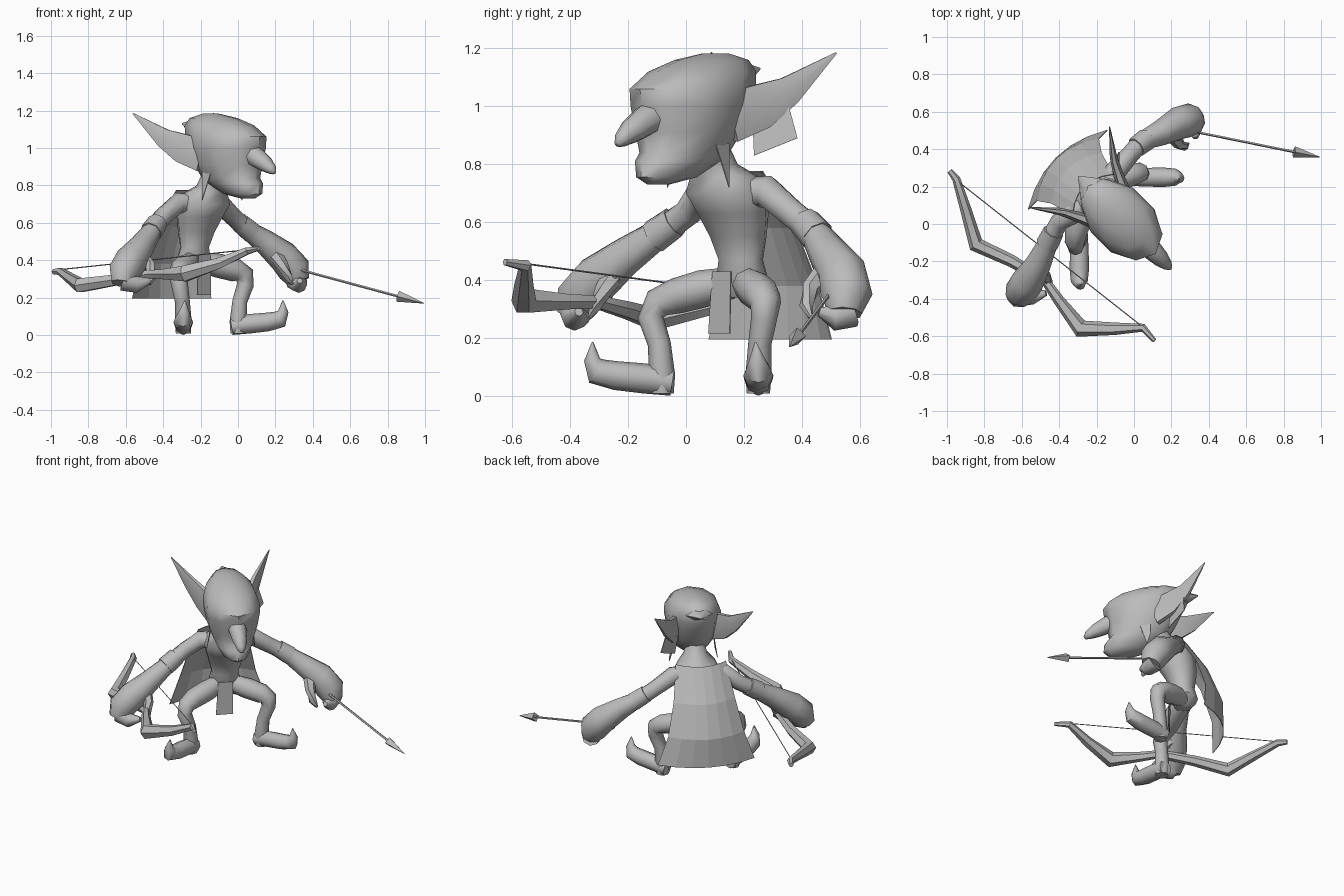
import bpy, bmesh, math
from mathutils import Vector

cube = bpy.data.objects.get("Cube")
if cube:
    bpy.data.objects.remove(cube, do_unlink=True)

grey = bpy.data.materials.new("plain_grey")
grey.use_nodes = True
grey.diffuse_color = (0.5, 0.5, 0.5, 1)
grey.node_tree.nodes["Principled BSDF"].inputs["Base Color"].default_value = grey.diffuse_color

R = math.sqrt(0.5)
OFFSET = 0.03


def body(side, fwd, z):
    """Body frame (left, forward, up) to world."""
    s = side - OFFSET
    return Vector(((s + fwd) * R, (s - fwd) * R, z))


def mirrored(p):
    """Reflect a world point in the body's middle plane."""
    k = -2 * OFFSET * R
    return Vector((k - p[1], k - p[0], p[2]))


def make(name, verts, faces, smooth=True, angle=50):
    mesh = bpy.data.meshes.new(name)
    mesh.from_pydata(verts, [], faces)
    bm = bmesh.new()
    bm.from_mesh(mesh)
    bmesh.ops.recalc_face_normals(bm, faces=bm.faces)
    bm.to_mesh(mesh)
    bm.free()
    mesh.materials.append(grey)
    ob = bpy.data.objects.new(name, mesh)
    bpy.context.collection.objects.link(ob)
    if smooth:
        bpy.ops.object.select_all(action="DESELECT")
        ob.select_set(True)
        bpy.context.view_layer.objects.active = ob
        bpy.ops.object.shade_smooth_by_angle(angle=math.radians(angle))
    return ob


def loft(name, rings, **kw):
    n = len(rings[0])
    verts = [p for ring in rings for p in ring]
    faces = [(i * n + j, i * n + (j + 1) % n, (i + 1) * n + (j + 1) % n, (i + 1) * n + j)
             for i in range(len(rings) - 1) for j in range(n)]
    faces += [tuple(range(n)), tuple(range(len(verts) - n, len(verts)))]
    return make(name, verts, faces, **kw)


def tube(name, pts, ref=(0, 0, 1), sides=8, flip=False, **kw):
    """Points are x, y, z, half width across ref, half width along ref."""
    c = [Vector(p[:3]) for p in pts]
    rings = []
    for i, p in enumerate(pts):
        t = (c[min(i + 1, len(c) - 1)] - c[max(i - 1, 0)]).normalized()
        across = t.cross(Vector(ref)).normalized()
        along = across.cross(t)
        ring = [c[i] + across * p[3] * math.cos(a) + along * p[-1] * math.sin(a)
                for a in (math.tau * k / sides for k in range(sides))]
        rings.append([mirrored(v) for v in ring] if flip else ring)
    return loft(name, rings, **kw)


def stack(name, levels, sides=10):
    """Level rows are z, back, front, half width."""
    rings = []
    for z, back, front, w in levels:
        mid, half = (back + front) / 2, (front - back) / 2
        rings.append([body(w * math.sin(a), mid + half * math.cos(a), z)
                      for a in (math.tau * k / sides for k in range(sides))])
    return loft(name, rings)


def at(side, fwd, z, *radii):
    return (*body(side, fwd, z), *radii)


def thicken(ob):
    mod = ob.modifiers.new("thickness", "SOLIDIFY")
    mod.thickness, mod.offset = 0.004, 0


def plate(name, pts, flip=False):
    pts = [mirrored(p) if flip else Vector(p) for p in pts]
    thicken(make(name, pts, [tuple(range(len(pts)))], smooth=False))


# Torso and neck
stack("torso", [(.34, -.35, -.25, .04), (.40, -.39, -.22, .10), (.47, -.37, -.225, .085),
                (.55, -.38, -.19, .105), (.63, -.38, -.14, .13), (.70, -.37, -.09, .15),
                (.76, -.33, -.10, .12), (.80, -.26, -.07, .07), (.90, -.20, .0, .06)])

# Head, nose and pointed crown
stack("head", [(.73, .06, .15, .03), (.755, -.06, .19, .08), (.81, -.16, .185, .115),
               (.84, -.20, .155, .13), (.91, -.25, .165, .155), (1.0, -.29, .185, .172),
               (1.06, -.32, .195, .17), (1.12, -.33, .11, .145), (1.16, -.31, .0, .095),
               (1.183, -.23, -.12, .03)])
tube("nose", [at(0, .09, .97, .06), at(0, .17, .95, .055), at(0, .235, .915, .045),
              at(0, .285, .885, .028), at(0, .305, .868, .012)], angle=70)
tube("crown_point", [at(0, -.17, 1.13, .11, .045), at(0, -.28, 1.11, .09, .045),
                     at(0, -.39, 1.13, .004)], sides=6)

# Ears, side locks, legs, boots and thumbs, mirrored across the body
for side, flip, r in (("left", False, 0), ("right", True, .04)):
    tube(side + "_ear", [at(.11, -.13, .96, .03, .10), at(.155, -.24, 1.0, .028, .09),
                         at(.205, -.33, 1.055, .02, .058), at(.305, -.46, 1.185, .003)],
         sides=6, flip=flip)
    plate(side + "_side_lock", [body(.13, -.04, .88), body(.13, -.11, .87),
                                body(.13, -.11, .80), body(.15, -.09, .72)], flip)
    tube(side + "_leg", [(-.20, .21, .39, .055), (-.10, .235, .37, .065),
                         (-.01, .265, .345, .062), (.035 + r / 2, .275, .32, .053),
                         (.04 + r, .27, .27, .045), (.01 + r, .255, .18, .04),
                         (r, .25, .07, .045), (r, .25, .008, .04)], ref=(0, 1, 0), flip=flip)
    tube(side + "_boot", [(r - .035, .25, .045, .045), (r + .06, .25, .06, .052, .05),
                          (r + .16, .25, .07, .05, .052), (r + .225, .25, .085, .048, .045),
                          (r + .242, .245, .125, .028), (r + .24, .24, .185, .003)],
         ref=(0, 1, 0), flip=flip)
    tube(side + "_thumb", [(.19, .49, .44, .04), (.24, .43, .37, .032),
                           (.27, .415, .31, .024), (.29, .43, .27, .008)], sides=6, flip=flip)

# Arms with bands and curled fingers
tube("left_arm", [(-.16, .19, .70, .055), (-.10, .28, .705, .057), (-.03, .36, .635, .05),
                  (.04, .44, .57, .05), (.14, .485, .50, .068), (.24, .54, .42, .088),
                  (.30, .555, .35, .09), (.325, .55, .285, .06)])
tube("right_arm", [(-.24, .11, .70, .055), (-.32, .06, .705, .057), (-.40, .01, .635, .05),
                   (-.45, -.08, .57, .05), (-.51, -.21, .48, .068), (-.57, -.31, .40, .088),
                   (-.61, -.37, .335, .085), (-.62, -.39, .275, .06)])
tube("left_arm_band", [(.01, .41, .60, .056), (.07, .455, .55, .06)])
tube("right_arm_band", [(-.43, -.04, .60, .056), (-.465, -.11, .55, .06)])
tube("left_fingers", [(.31, .57, .295, .06), (.325, .51, .27, .045), (.33, .46, .29, .015)])
tube("right_fingers", [(-.61, -.38, .295, .06), (-.54, -.385, .27, .045),
                       (-.47, -.37, .29, .015)])

# Cape: a curved sheet hanging from the shoulders
ROWS = [(.775, .155, -.33, -.265), (.58, .19, -.46, -.39),
        (.38, .235, -.54, -.455), (.195, .30, -.545, -.455)]
COLS = 6
sheet = []
for z, w, mid, edge in ROWS:
    for c in range(COLS + 1):
        v = 2 * c / COLS - 1
        sheet.append(body(v * w - .015, mid + (edge - mid) * v * v, z))
step = COLS + 1
quads = [(r * step + c, r * step + c + 1, (r + 1) * step + c + 1, (r + 1) * step + c)
         for r in range(len(ROWS) - 1) for c in range(COLS)]
thicken(make("cape", sheet, quads, smooth=False))

# Loincloth
plate("loincloth", [body(-.055, -.215, .43), body(.035, -.215, .43),
                    body(.035, -.21, .215), body(-.07, -.21, .215)])

# Square tag hanging from the left ear
plate("ear_tag", [(-.10, .35, 1.02), (-.08, .385, .89), (-.08, .235, .83), (-.10, .23, .95)])

# Bow and string
tube("bow", [(-.985, .285, .338, .015), (-.95, .24, .34, .022), (-.90, .08, .305, .03),
             (-.845, -.11, .265, .042), (-.65, -.20, .295, .033), (-.47, -.31, .325, .025),
             (-.40, -.41, .325, .03), (-.285, -.56, .328, .048), (-.10, -.56, .385, .033),
             (.05, -.555, .45, .022), (.11, -.625, .462, .012)], sides=6, angle=35)
tube("bow_string", [(-.95, .235, .35, .003), (.04, -.545, .455, .003)], sides=4)

# Arrow with pointed head
tube("arrow_shaft", [(.27, .505, .365, .007), (.90, .377, .195, .007)], sides=5)
tube("arrow_head", [(.86, .385, .205, .008), (.855, .386, .207, .03), (.993, .358, .17, .002)],
     sides=4, angle=20)
